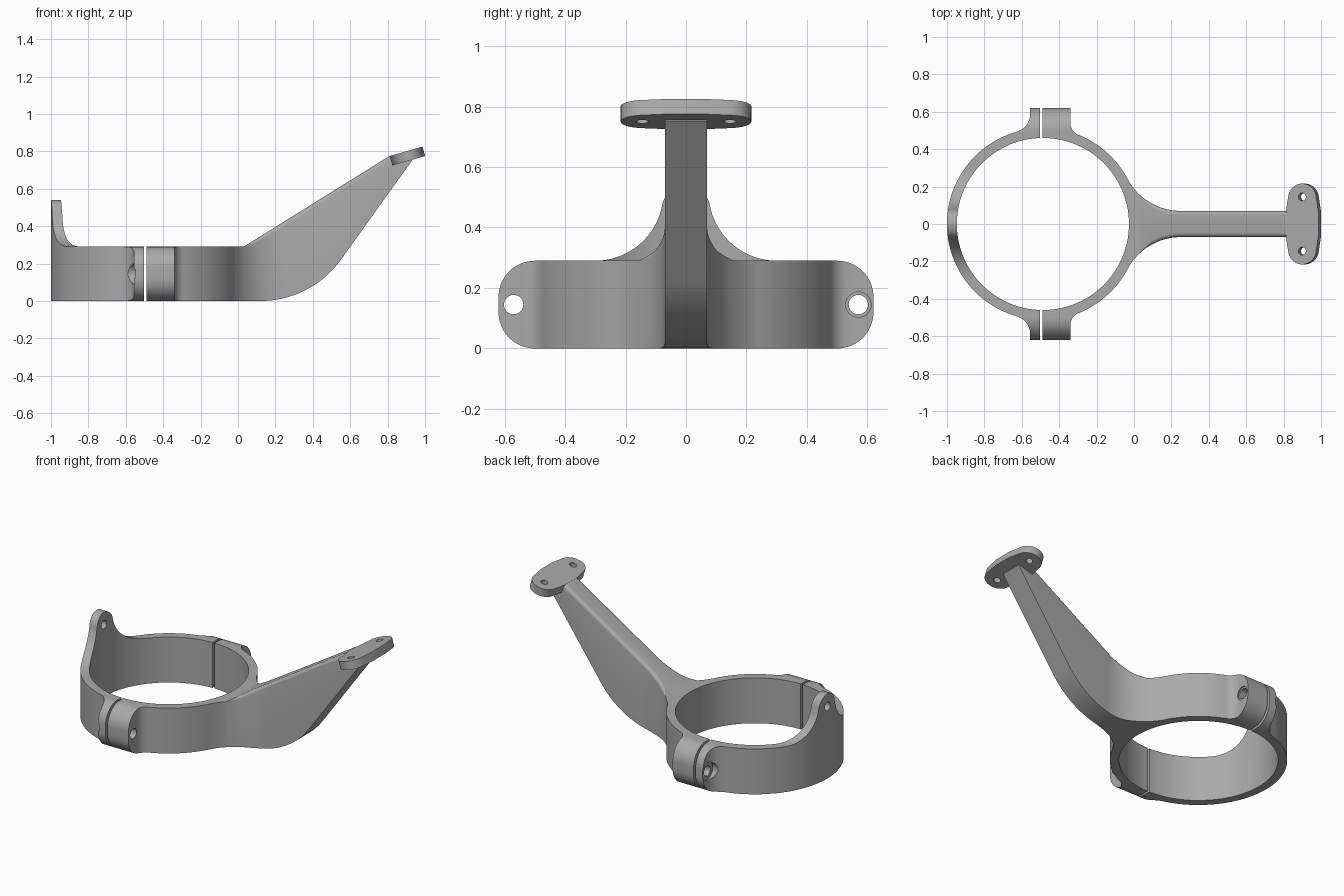
import bpy, bmesh
from math import sin, cos, pi, sqrt, atan2, radians
from mathutils import Matrix, Vector

if "Cube" in bpy.data.objects:
    bpy.data.objects.remove(bpy.data.objects["Cube"])

metal = bpy.data.materials.new("grey_metal")
metal.use_nodes = True
grey = (0.4, 0.4, 0.4, 1)
metal.diffuse_color = grey
metal.node_tree.nodes["Principled BSDF"].inputs["Base Color"].default_value = grey

CX, R_IN, R_OUT, HEIGHT, EAR_Y = -0.487, 0.46, 0.513, 0.29, 0.62
ARM_X, ARM_W, FLARE_X, FLARE_R = 0.03, 0.07, 0.25, 0.3216
SIDEWAYS = Matrix(((0, 0, 1, 0), (1, 0, 0, 0), (0, 1, 0, 0), (0, 0, 0, 1)))


def arc(cx, cy, r, a0, a1, n=16):
    return [(cx + r * cos(a0 + (a1 - a0) * i / n),
             cy + r * sin(a0 + (a1 - a0) * i / n)) for i in range(n + 1)]


def mirrored(path, axis):
    """Close a half outline by reflecting it across an axis."""
    back = [tuple(-c if k == axis else c for k, c in enumerate(p))
            for p in reversed(path) if abs(p[axis]) > 1e-5]
    return path + back


def finish(name, bm):
    bmesh.ops.recalc_face_normals(bm, faces=bm.faces)
    mesh = bpy.data.meshes.new(name)
    bm.to_mesh(mesh)
    bm.free()
    mesh.materials.append(metal)
    ob = bpy.data.objects.new(name, mesh)
    bpy.context.collection.objects.link(ob)
    return ob


def prism(name, outline, low, high, matrix=Matrix()):
    bm = bmesh.new()
    face = bm.faces.new([bm.verts.new((a, b, low)) for a, b in outline])
    top = bmesh.ops.extrude_face_region(bm, geom=[face])["geom"]
    bmesh.ops.translate(bm, vec=(0, 0, high - low),
                        verts=[v for v in top if isinstance(v, bmesh.types.BMVert)])
    bm.transform(matrix)
    return finish(name, bm)


def boolean(ob, tool, operation):
    mod = ob.modifiers.new("cut", "BOOLEAN")
    mod.object, mod.operation, mod.solver = tool, operation, "EXACT"
    bpy.context.view_layer.objects.active = ob
    bpy.ops.object.modifier_apply(modifier=mod.name)
    bpy.data.objects.remove(tool)


def drill(ob, a, b, r, low, high, matrix):
    hole = prism("drill", arc(a, b, r, 0, 2 * pi, 32)[:-1], low, high, matrix)
    boolean(ob, hole, "DIFFERENCE")


def ear(edge, side, fillet):
    """Fillet from the ring to a clamp ear; returns its points and ring angle."""
    dx = edge + side * fillet - CX
    yc = sqrt((R_OUT + fillet) ** 2 - dx ** 2)
    ring_angle = atan2(yc, dx)
    start = ring_angle - pi if side > 0 else ring_angle + pi
    end = -pi if side > 0 else 2 * pi
    if side < 0 and start > end:
        start -= 2 * pi
    return arc(CX + dx, yc, fillet, start, end, 12), ring_angle


# Clamp ring seen from above, one half outline per side of the split
def ring_plan(gap, edge, side, fillet):
    fillet_pts, ring_angle = ear(edge, side, fillet)
    if side > 0:
        fy = ARM_W + FLARE_R
        join = atan2(fy, FLARE_X - CX)
        a0 = -pi / 2 - math_angle(ARM_X)
        path = arc(FLARE_X, fy, FLARE_R, a0, join - pi, 16)
        path += arc(CX, 0, R_OUT, join, ring_angle, 24)[1:-1]
    else:
        path = arc(CX, 0, R_OUT, pi, ring_angle, 36)[:-1]
    path += fillet_pts + [(edge, EAR_Y), (gap, EAR_Y)]
    inner_angle = atan2(sqrt(R_IN ** 2 - (gap - CX) ** 2), gap - CX)
    path += arc(CX, 0, R_IN, inner_angle, 0 if side > 0 else pi, 48)
    return mirrored(path, 1)


def math_angle(x):
    return atan2(FLARE_X - x, sqrt(FLARE_R ** 2 - (FLARE_X - x) ** 2))


# Side silhouette with rounded ears, and the upright tab on the outer half
def ring_side(with_tab):
    r = 0.12
    path = [(0, 0)] + arc(EAR_Y - r, r, r, -pi / 2, 0)
    path += arc(EAR_Y - r, HEIGHT - r, r, 0, pi / 2)
    if with_tab:
        tilt = atan2(0.055, 0.3)
        path += arc(0.3, 0.515, 0.225, 1.5 * pi, pi + tilt)
        path += arc(0, 0.46, 0.08, tilt, pi / 2)[1:]
    else:
        path.append((0, HEIGHT))
    return mirrored(path, 0)


parts = []
for name, gap, edge, side, fillet, bore in (
        ("arm_side_clamp", -0.488, -0.34, 1, 0.07, 0.042),
        ("tab_side_clamp", -0.502, -0.555, -1, 0.1, 0.055)):
    clamp = prism(name, ring_plan(gap, edge, side, fillet), -0.1, 0.7)
    boolean(clamp, prism("silhouette", ring_side(side < 0), -1.2, 0.5, SIDEWAYS),
            "INTERSECT")
    # Bolt holes and their screw head recesses
    for y in (-0.57, 0.57):
        drill(clamp, y, 0.145, 0.032, -0.7, -0.2, SIDEWAYS)
        ends = sorted((edge - side * 0.006, edge + side * 0.2))
        drill(clamp, y, 0.145, bore, ends[0], ends[1], SIDEWAYS)
    if side < 0:
        drill(clamp, 0, 0.46, 0.027, -1.2, -0.8, SIDEWAYS)
    parts.append(clamp)

# Mounting plate, tilted at the end of the arm
TILT = radians(16)
PX, PZ = 0.906, 0.775
place = Matrix.Translation((PX, 0, PZ)) @ Matrix.Rotation(-TILT, 4, "Y")
half = [(0.091, 0), (0.091, 0.06)] + arc(0, 0.138, 0.078, 0.15, pi - 0.15, 28)
half += [(-0.091, 0.06), (-0.091, 0)]
plate = prism("mounting_plate", mirrored(half, 1), -0.026, 0.026, place)
for v in (-0.145, 0.145):
    drill(plate, 0, v, 0.021, -0.1, 0.1, place)
parts.append(plate)


# Arm lofted along x: flared root, curved underside, rounded upper edges
def arm_section(x):
    w = ARM_W
    if x < FLARE_X:
        w += FLARE_R - sqrt(FLARE_R ** 2 - (FLARE_X - x) ** 2)
    top = min(HEIGHT + 0.622 * (x - ARM_X), PZ + 0.024 + (x - PX + 0.008) * 0.287)
    bend, start, end = 0.53, 0.12, 0.55
    lift = bend - sqrt(bend ** 2 - max(0, min(x, end) - start) ** 2)
    bottom = lift + max(0, x - end) * 1.395
    r = min(0.025, 0.001 + (x - ARM_X) * 0.4)
    profile = [(w, bottom)] + arc(w - r, top - r, r, 0, pi / 2, 6)
    return [Vector((x, y, z)) for y, z in mirrored(profile, 0)]


bm = bmesh.new()
steps = 72
rows = [[bm.verts.new(p) for p in arm_section(ARM_X + (0.93 - ARM_X) * i / steps)]
        for i in range(steps + 1)]
for a, b in zip(rows, rows[1:]):
    for j in range(len(a)):
        k = (j + 1) % len(a)
        bm.faces.new((a[j], a[k], b[k], b[j]))
bm.faces.new(rows[-1])
parts.append(finish("support_arm", bm))

# Smooth curved faces, keep machined edges crisp
bpy.ops.object.select_all(action="DESELECT")
for part in parts:
    part.select_set(True)
bpy.context.view_layer.objects.active = parts[0]
bpy.ops.object.shade_smooth_by_angle(angle=radians(30))
